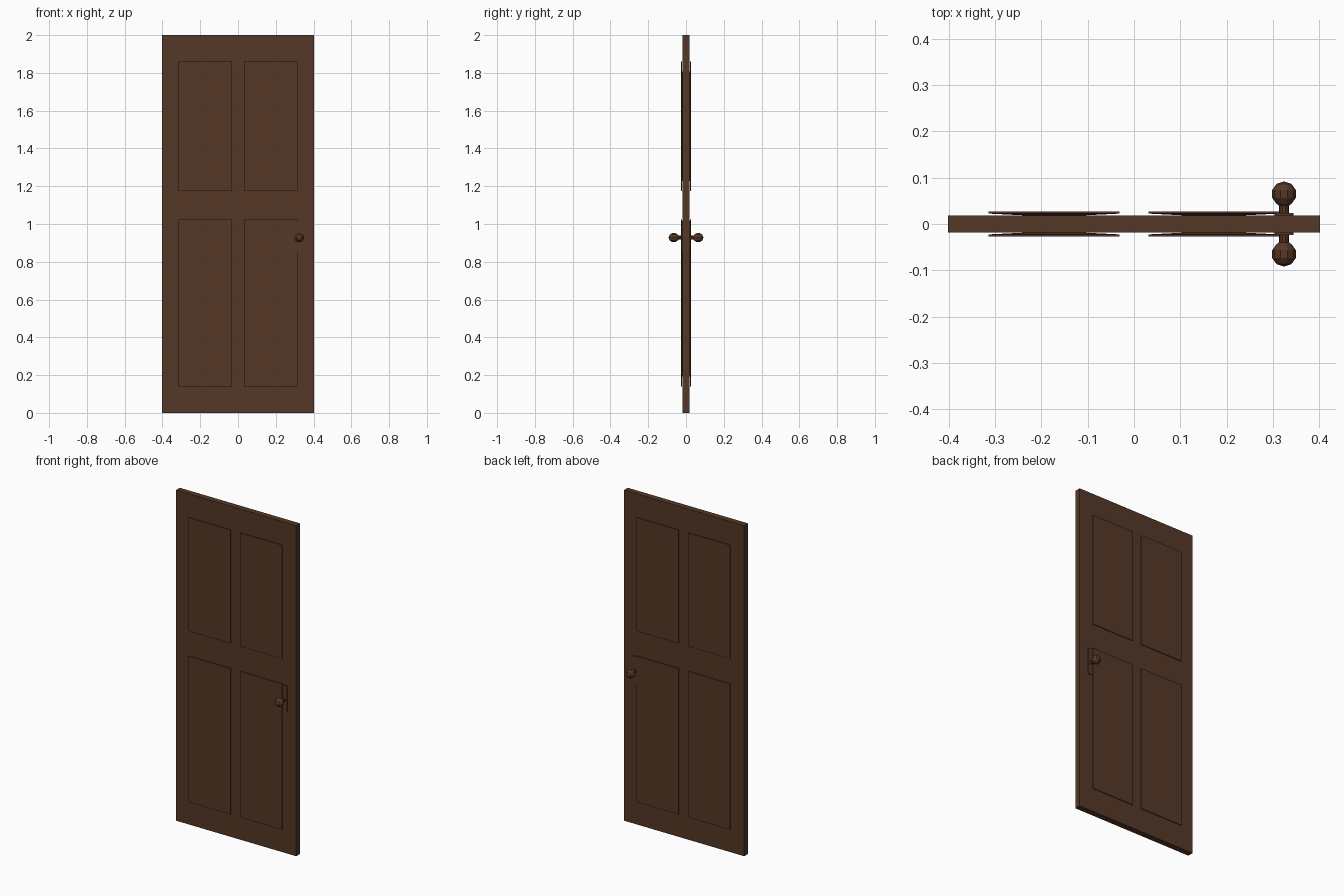
import bpy, bmesh, math

if "Cube" in bpy.data.objects:
    bpy.data.objects.remove(bpy.data.objects["Cube"])

wood = bpy.data.materials.new("dark brown wood")
wood.diffuse_color = (0.09, 0.039, 0.019, 1)
wood.use_nodes = True
wood.node_tree.nodes["Principled BSDF"].inputs["Base Color"].default_value = wood.diffuse_color


def finish(name, bm):
    bmesh.ops.recalc_face_normals(bm, faces=bm.faces)
    me = bpy.data.meshes.new(name)
    bm.to_mesh(me)
    bm.free()
    me.materials.append(wood)
    ob = bpy.data.objects.new(name, me)
    bpy.context.collection.objects.link(ob)
    return ob


def box(name, x0, x1, y0, y1, z0, z1):
    bm = bmesh.new()
    bmesh.ops.create_cube(bm, size=1)
    for v in bm.verts:
        v.co = (x1 if v.co.x > 0 else x0, y1 if v.co.y > 0 else y0, z1 if v.co.z > 0 else z0)
    return finish(name, bm)


def panel(name, x0, x1, z0, z1, s):
    # thin plate whose back tapers down to touch the slab in the middle
    bm = bmesh.new()
    rings = []
    for y, m in ((0.027, 0), (0.0225, 0), (0.0175, 0.1)):
        pts = ((x0 + m, z0 + m), (x1 - m, z0 + m), (x1 - m, z1 - m), (x0 + m, z1 - m))
        rings.append([bm.verts.new((x, s * y, z)) for x, z in pts])
    for a, b in zip(rings, rings[1:]):
        for i in range(4):
            j = (i + 1) % 4
            bm.faces.new((a[i], a[j], b[j], b[i]))
    bm.faces.new(rings[0])
    bm.faces.new(rings[-1])
    finish(name, bm)


def knob(name, s):
    # stem and ball turned around the y axis
    prof = [(0.011, 0.015), (0.011, 0.04)]
    prof += [(0.027 * math.sin(math.radians(a)), 0.065 - 0.027 * math.cos(math.radians(a)))
             for a in (36, 72, 108, 144)]
    n = 10
    bm = bmesh.new()
    rings = [[bm.verts.new((0.324 + r * math.cos(2 * math.pi * i / n), s * y,
                            0.928 + r * math.sin(2 * math.pi * i / n))) for i in range(n)]
             for r, y in prof]
    tip = bm.verts.new((0.324, s * 0.092, 0.928))
    for a, b in zip(rings, rings[1:]):
        for i in range(n):
            j = (i + 1) % n
            bm.faces.new((a[i], a[j], b[j], b[i]))
    for i in range(n):
        bm.faces.new((rings[-1][i], rings[-1][(i + 1) % n], tip))
    bm.faces.new(rings[0])
    finish(name, bm)


# Door slab
box("door_slab", -0.402, 0.402, -0.018, 0.018, 0, 2)

# Panels, lock plates and knobs on both faces
for side, s in (("front", -1), ("back", 1)):
    for col, x0, x1 in (("left", -0.314, -0.031), ("right", 0.031, 0.314)):
        for row, z0, z1 in (("lower", 0.14, 1.023), ("upper", 1.174, 1.861)):
            panel(f"{side}_{row}_{col}_panel", x0, x1, z0, z1, s)
    ys = sorted((s * 0.016, s * 0.0235))
    box(f"{side}_lock_plate", 0.304, 0.344, ys[0], ys[1], 0.855, 1.016)
    knob(f"{side}_knob", s)
